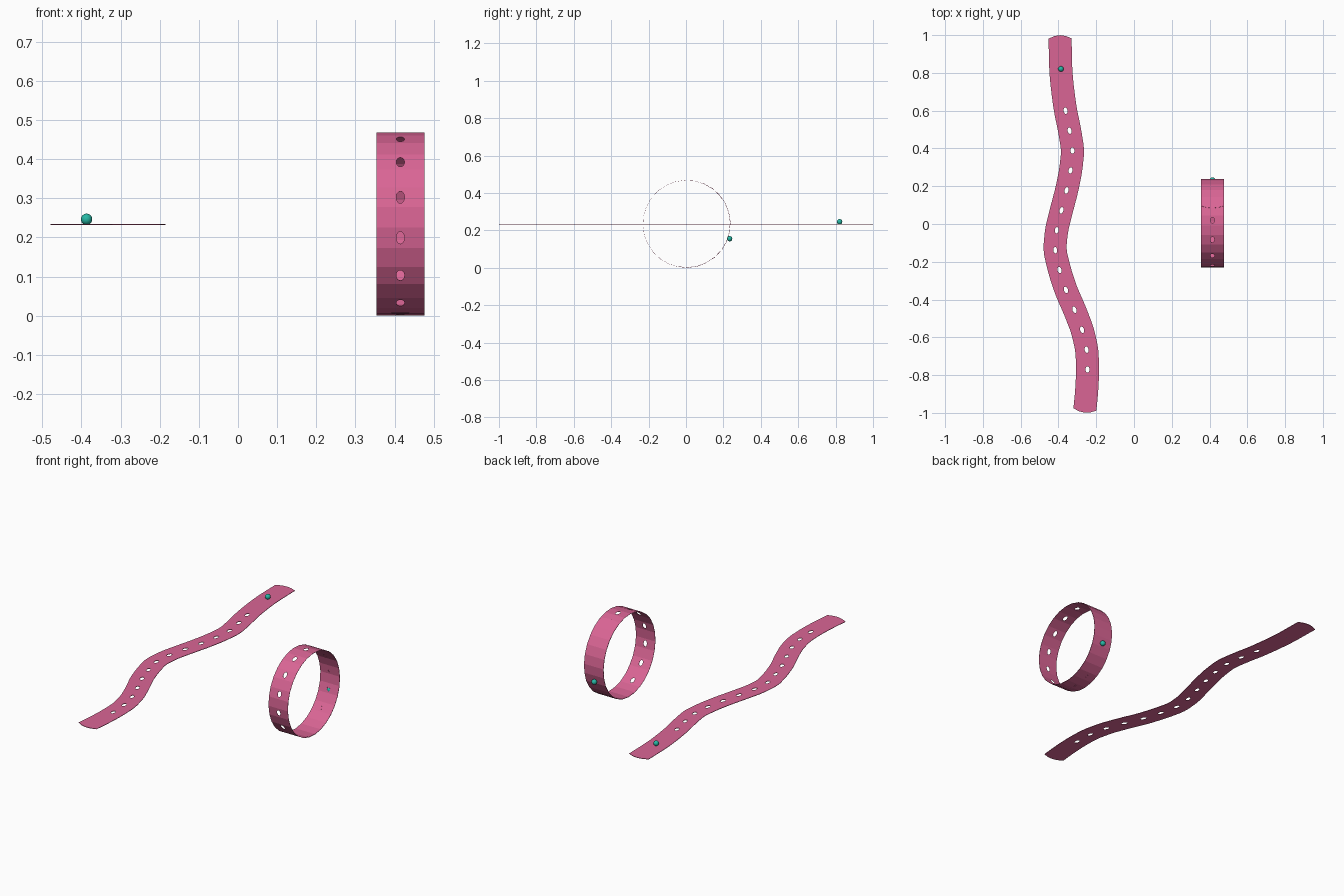
import bpy, bmesh, math

if "Cube" in bpy.data.objects:
    bpy.data.objects.remove(bpy.data.objects["Cube"])

HALF_W = 0.061


def material(name, rgb):
    m = bpy.data.materials.new(name)
    m.diffuse_color = (*rgb, 1)
    m.use_nodes = True
    m.node_tree.nodes["Principled BSDF"].inputs["Base Color"].default_value = m.diffuse_color
    return m


pink = material("pink_band", (0.70, 0.13, 0.30))
teal = material("teal_stud", (0.02, 0.48, 0.38))


# Perforated strip: cells along s, four quads across, oval holes in chosen cells
def strip(name, place, cuts, holes, hole_s, bulge, thickness):
    bm = bmesh.new()
    first, last = cuts[0], cuts[-1]

    def vert(s, v):
        # rounded tips at both ends
        b = bulge * (1 - v * v)
        s2 = s - b if s == first else s + b if s == last else s
        return bm.verts.new(place(s2, v * HALF_W))

    for a, b in zip(cuts, cuts[1:]):
        if a in holes:
            q = [-1, -0.5, 0, 0.5]
            outer = ([(-1, t) for t in q] + [(t, 1) for t in q]
                     + [(1, -t) for t in q] + [(-t, -1) for t in q])
            mid, half = (a + b) / 2, (b - a) / 2
            ro = [vert(mid + half * u, v) for u, v in outer]
            ri = []
            for i in range(16):
                ang = math.radians(225 - 22.5 * i)
                ri.append(vert(mid + hole_s * math.cos(ang),
                               0.0105 / HALF_W * math.sin(ang)))
            for i in range(16):
                k = (i + 1) % 16
                bm.faces.new((ro[i], ro[k], ri[k], ri[i]))
        else:
            vs = [-1, -0.5, 0, 0.5, 1]
            for v0, v1 in zip(vs, vs[1:]):
                bm.faces.new((vert(a, v0), vert(a, v1), vert(b, v1), vert(b, v0)))
    bmesh.ops.remove_doubles(bm, verts=bm.verts, dist=1e-5)
    bmesh.ops.recalc_face_normals(bm, faces=bm.faces)
    me = bpy.data.meshes.new(name)
    bm.to_mesh(me)
    bm.free()
    ob = bpy.data.objects.new(name, me)
    bpy.context.collection.objects.link(ob)
    me.materials.append(pink)
    mod = ob.modifiers.new("thickness", 'SOLIDIFY')
    mod.thickness = thickness
    mod.offset = 0
    return ob


# Open strap: wavy centre line, x sampled at even steps down y
XS = [-.391, -.392, -.390, -.387, -.377, -.362, -.341, -.326, -.336, -.357, -.384,
      -.409, -.417, -.394, -.360, -.315, -.275, -.251, -.246, -.250, -.260, -.272, -.285]


def centre(s):
    k = (s - 0.5) / 2 + 2
    i = max(1, min(int(math.floor(k)), len(XS) - 3))
    t = k - i
    p0, p1, p2, p3 = XS[i - 1:i + 3]
    x = p1 + 0.5 * t * (p2 - p0 + t * (2 * p0 - 5 * p1 + 4 * p2 - p3
                                       + t * (3 * (p1 - p2) + p3 - p0)))
    return x, 0.942 - 0.0527 * s


def on_strap(s, v):
    x, y = centre(s)
    xa, ya = centre(s - 0.2)
    xb, yb = centre(s + 0.2)
    dx, dy = xb - xa, yb - ya
    n = math.hypot(dx, dy)
    return (x - dy / n * v, y + dx / n * v, 0.2335)


strip("open_strap", on_strap, [-0.76] + list(range(37)) + [36.5],
      set(range(6, 33, 2)), 0.017 / 0.0527, 0.33, 0.0025)

# Closed band: 28-sided coil that overlaps itself at the back
CX, CY, CZ = 0.415, 0.003, 0.2352
STEP = 360 / 28
FACETS = 41


def corner(j):
    a = math.radians(113.3 + STEP * j)
    r = 0.2347 - 0.0015 * j / 28
    return CY - r * math.cos(a), CZ + r * math.sin(a)


def on_band(s, v):
    # front of the band is angle 0, top is 90
    j = max(0, min(int(math.floor(s)), FACETS - 1))
    t = s - j
    (y0, z0), (y1, z1) = corner(j), corner(j + 1)
    return (CX + v, y0 + (y1 - y0) * t, z0 + (z1 - z0) * t)


strip("closed_band", on_band, list(range(FACETS + 1)),
      set(range(10, 37, 2)), 0.016 / 0.0525, 0.25, 0.001)

# Studs
for name, loc in (("strap_stud", (-0.387, 0.821, 0.2465)),
                  ("band_stud", (CX, 0.233, 0.156))):
    bpy.ops.mesh.primitive_uv_sphere_add(segments=24, ring_count=12,
                                         radius=0.0145, location=loc)
    ob = bpy.context.object
    ob.name = name
    ob.data.materials.append(teal)
    bpy.ops.object.shade_smooth()
